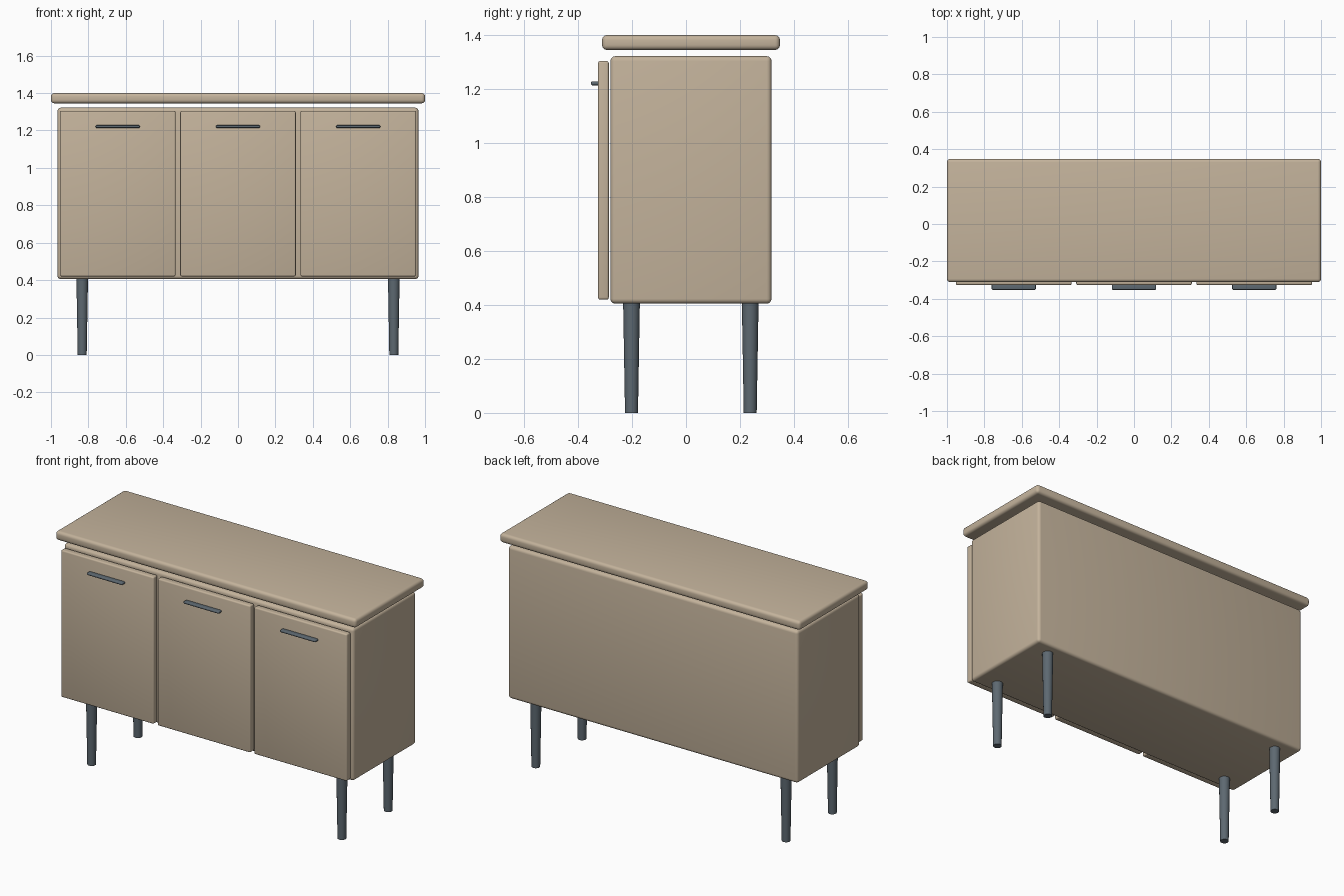
import bpy
import math

if "Cube" in bpy.data.objects:
    bpy.data.objects.remove(bpy.data.objects["Cube"])


def material(name, rgb):
    m = bpy.data.materials.new(name)
    m.diffuse_color = (*rgb, 1)
    m.use_nodes = True
    m.node_tree.nodes["Principled BSDF"].inputs["Base Color"].default_value = m.diffuse_color
    return m


wood = material("pale wood", (0.55, 0.45, 0.33))
metal = material("slate metal", (0.11, 0.14, 0.165))


def finish(obj, name, mat):
    obj.name = name
    obj.data.materials.append(mat)
    bpy.ops.object.shade_smooth_by_angle(angle=math.radians(35))
    return obj


def rounded_box(name, lo, hi, radius, mat, segments=4):
    """Box between two corners with rounded edges."""
    centre = [(a + b) / 2 for a, b in zip(lo, hi)]
    bpy.ops.mesh.primitive_cube_add(size=1, location=centre)
    obj = bpy.context.object
    obj.scale = [b - a for a, b in zip(lo, hi)]
    bpy.ops.object.transform_apply(location=False, rotation=False, scale=True)
    bevel = obj.modifiers.new("rounding", "BEVEL")
    bevel.width = radius
    bevel.segments = segments
    bpy.ops.object.modifier_apply(modifier=bevel.name)
    return finish(obj, name, mat)


# Cabinet body and the top board hovering just above it
rounded_box("cabinet_body", (-0.965, -0.28, 0.405), (0.965, 0.317, 1.322), 0.018, wood)
rounded_box("top_board", (-1.0, -0.311, 1.345), (1.0, 0.348, 1.40), 0.018, wood)

# Three doors, each with a thin pull bar
for side, x in (("left", -0.643), ("middle", 0), ("right", 0.643)):
    rounded_box(side + "_door", (x - 0.309, -0.326, 0.42), (x + 0.309, -0.286, 1.304), 0.008, wood, 3)
    rounded_box(side + "_handle", (x - 0.118, -0.352, 1.214), (x + 0.118, -0.322, 1.228), 0.005, metal, 3)

# Four tapered legs
for side, x in (("left", -0.833), ("right", 0.833)):
    for end, y in (("front", -0.202), ("back", 0.238)):
        bpy.ops.mesh.primitive_cone_add(vertices=24, radius1=0.024, radius2=0.031,
                                        depth=0.41, location=(x, y, 0.205))
        finish(bpy.context.object, f"{end}_{side}_leg", metal)
